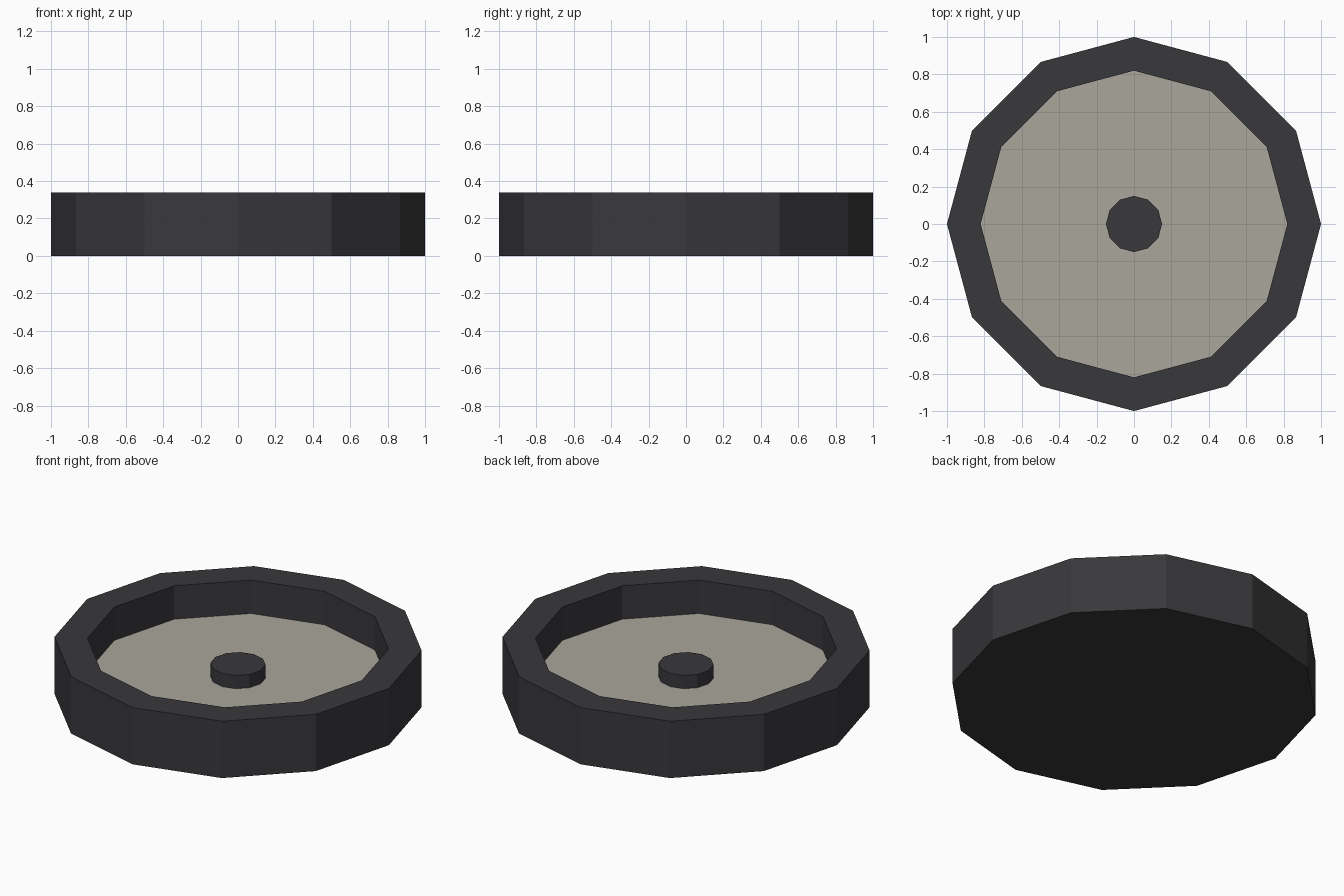
import bpy, bmesh, math

if "Cube" in bpy.data.objects:
    bpy.data.objects.remove(bpy.data.objects["Cube"])

SIDES = 12


def material(name, rgb):
    m = bpy.data.materials.new(name)
    m.diffuse_color = (*rgb, 1)
    m.use_nodes = True
    m.node_tree.nodes["Principled BSDF"].inputs["Base Color"].default_value = m.diffuse_color
    return m


dark = material("dark grey", (0.04, 0.04, 0.045))
stone = material("warm light grey", (0.40, 0.38, 0.33))


def lathe(name, profile, mat):
    """Spin (radius, z) points into a faceted solid; the ends are capped."""
    bm = bmesh.new()
    rings = [[bm.verts.new((r * math.cos(2 * math.pi * i / SIDES),
                            r * math.sin(2 * math.pi * i / SIDES), z))
              for i in range(SIDES)] for r, z in profile]
    for a, b in zip(rings, rings[1:]):
        for i in range(SIDES):
            j = (i + 1) % SIDES
            bm.faces.new((a[i], a[j], b[j], b[i]))
    bm.faces.new(rings[0][::-1])
    bm.faces.new(rings[-1])
    me = bpy.data.meshes.new(name)
    bm.to_mesh(me)
    bm.free()
    me.materials.append(mat)
    ob = bpy.data.objects.new(name, me)
    bpy.context.collection.objects.link(ob)
    return ob


# Outer dish: wall, rim and recessed floor
FLOOR = 0.14
dish = lathe("dish", [(1, 0), (1, 0.34), (0.82, 0.34), (0.82, FLOOR)], dark)
# Light inlay: the floor face inside the rim
dish.data.materials.append(stone)
for p in dish.data.polygons:
    if p.normal.z > 0.9 and p.center.z < 0.2:
        p.material_index = 1

# Centre hub
lathe("hub", [(0.15, FLOOR), (0.15, 0.22)], dark)
